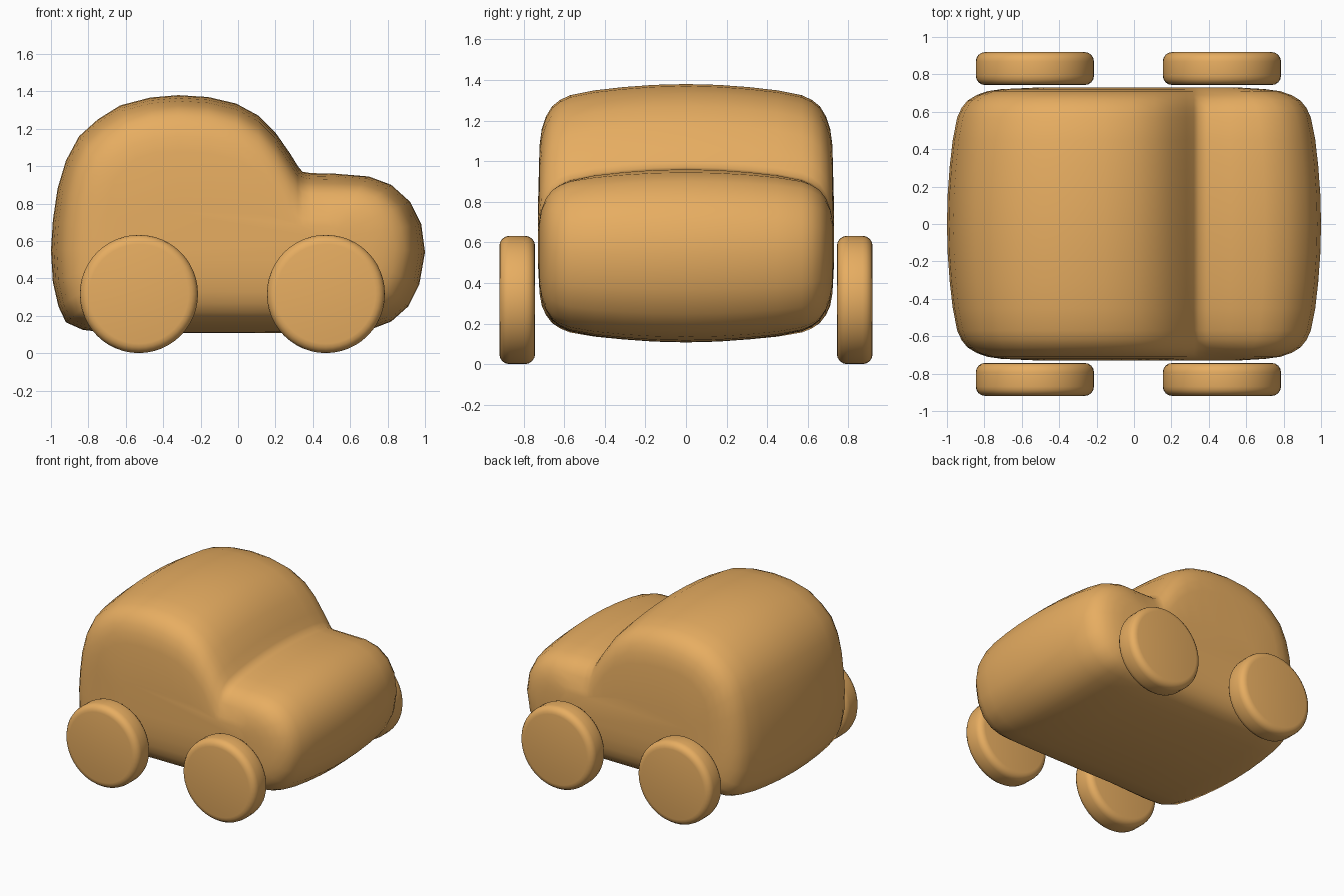
import bpy, bmesh
from mathutils import Vector, Matrix

if "Cube" in bpy.data.objects:
    bpy.data.objects.remove(bpy.data.objects["Cube"])


def finish(bm, name):
    bmesh.ops.recalc_face_normals(bm, faces=bm.faces)
    mesh = bpy.data.meshes.new(name)
    bm.to_mesh(mesh)
    bm.free()
    mesh.shade_smooth()
    obj = bpy.data.objects.new(name, mesh)
    bpy.context.collection.objects.link(obj)
    mat = bpy.data.materials.get("wood") or bpy.data.materials.new("wood")
    mat.diffuse_color = (0.8, 0.42, 0.12, 1)
    mat.use_nodes = True
    mat.node_tree.nodes["Principled BSDF"].inputs["Base Color"].default_value = mat.diffuse_color
    mesh.materials.append(mat)
    return obj


# Body: centre side profile (x, z), lofted across y with a growing inset
PROFILE = [(-0.7, .11), (-0.3, .108), (0.05, .108), (0.4, .11), (0.62, .118),
           (0.73, .135), (0.82, .17), (0.91, .25), (0.97, .37), (1.0, .54),
           (0.98, .69), (0.92, .81), (0.82, .90), (0.70, .945), (0.52, .96),
           (0.39, .963), (0.345, .97), (0.32, 1.0), (0.28, 1.065), (0.2, 1.18),
           (0.11, 1.27), (-0.01, 1.335), (-0.16, 1.37), (-0.32, 1.38),
           (-0.47, 1.367), (-0.63, 1.325), (-0.75, 1.25), (-0.85, 1.16),
           (-0.92, 1.03), (-0.965, .88), (-0.99, .71), (-1.0, .55),
           (-0.99, .38), (-0.96, .25), (-0.92, .165), (-0.83, .125)]
# (y, inset) for half of the body width
HALF = [(0, 0), (0.16, .004), (0.31, .015), (0.45, .031), (0.57, .055),
        (0.62, .078), (0.66, .11), (0.69, .16), (0.71, .22), (0.721, .30), (0.729, None)]


def inset_point(x, z, d):
    p = Vector((x, z))
    c = Vector((min(max(x, -0.4), 0.45), 0.6))
    dist = (c - p).length
    f = 0.78 if d is None else min(d / dist, 0.68)
    return p.lerp(c, f)


bm = bmesh.new()
sections = [(-y, d) for y, d in HALF[:0:-1]] + HALF
rings = []
for y, d in sections:
    pts = [inset_point(x, z, d) for x, z in PROFILE]
    rings.append([bm.verts.new((p.x, y, p.y)) for p in pts])
n = len(PROFILE)
for a, b in zip(rings, rings[1:]):
    for i in range(n):
        j = (i + 1) % n
        bm.faces.new((a[i], a[j], b[j], b[i]))
bm.faces.new(rings[0])
bm.faces.new(rings[-1])
finish(bm, "car_body")

# Wheels: rounded discs beside the body
for label, x in (("rear", -0.53), ("front", 0.47)):
    for side, s in (("right", -1), ("left", 1)):
        bm = bmesh.new()
        bmesh.ops.create_cone(
            bm, cap_ends=True, segments=48, radius1=.316, radius2=.316, depth=.176,
            matrix=Matrix.Translation((x, s * .831, .317)) @ Matrix.Rotation(1.5707963, 4, 'X'))
        rims = [e for e in bm.edges if any(len(f.verts) > 4 for f in e.link_faces)]
        bmesh.ops.bevel(bm, geom=rims, offset=.05, segments=4, profile=0.5, affect='EDGES')
        finish(bm, f"{label}_{side}_wheel")
